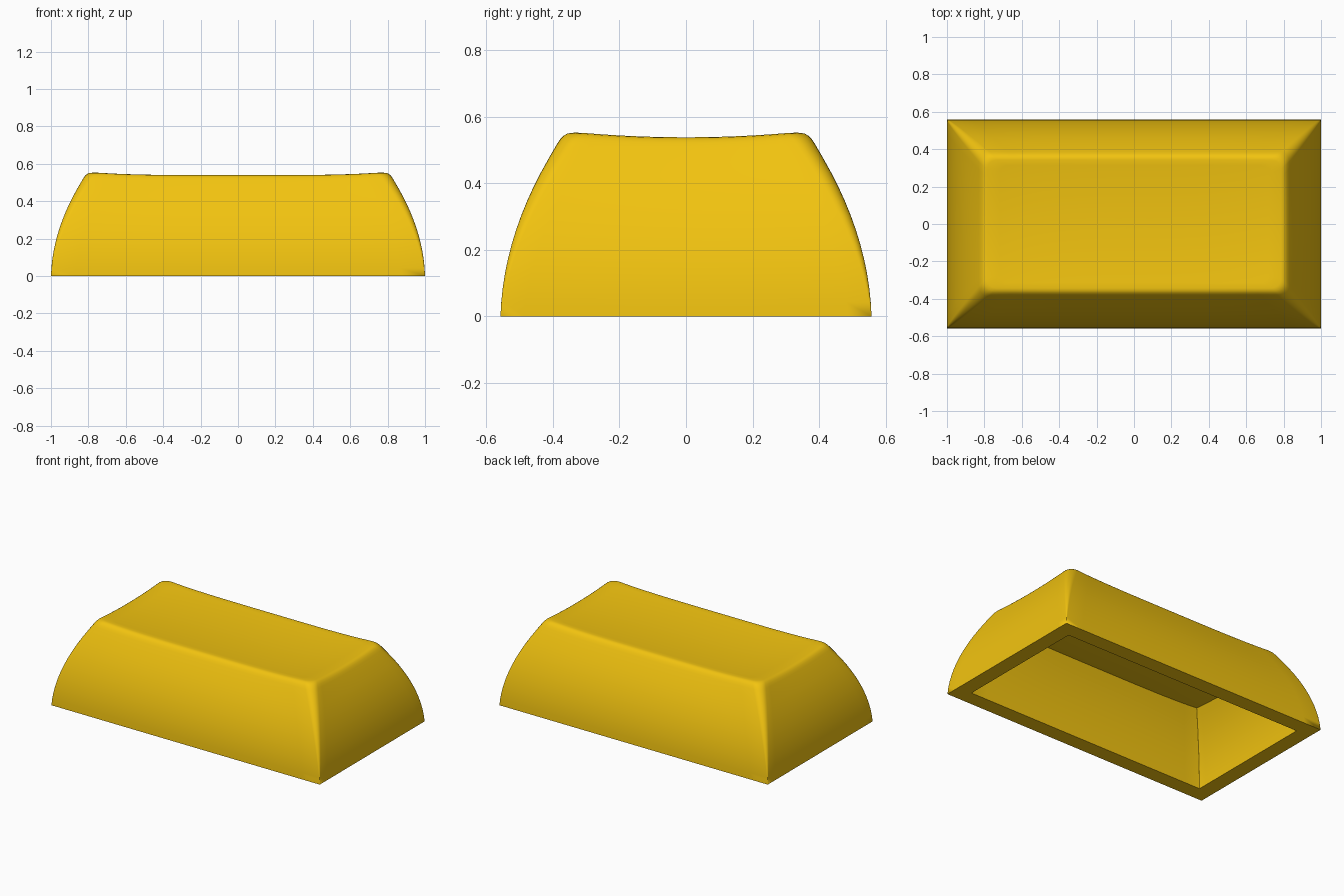
import bpy, bmesh, math

if "Cube" in bpy.data.objects:
    bpy.data.objects.remove(bpy.data.objects["Cube"])

HX, HY = 1.0, 0.558      # half footprint
ARC, SIDE = 6, 16        # steps per corner and per straight side


def dish(x, y):
    """Height of the scooped top, highest at the four corners."""
    return 0.523 + 0.017 * ((abs(x) / 0.8) ** 4 + (y / 0.35) ** 2)


def outline(inset, r):
    """Rounded rectangle with a fixed point count."""
    hx, hy = HX - inset, HY - inset
    corners = []
    for i, (sx, sy) in enumerate([(1, 1), (-1, 1), (-1, -1), (1, -1)]):
        corners.append([(sx * (hx - r) + r * math.cos(math.pi / 2 * (i + k / ARC)),
                         sy * (hy - r) + r * math.sin(math.pi / 2 * (i + k / ARC)))
                        for k in range(ARC + 1)])
    pts = []
    for i in range(4):
        pts += corners[i]
        a, b = corners[i][-1], corners[(i + 1) % 4][0]
        pts += [(a[0] + (b[0] - a[0]) * k / SIDE, a[1] + (b[1] - a[1]) * k / SIDE)
                for k in range(1, SIDE)]
    return pts


def cap_rings(inset, r, drop):
    """Dished surface rings from near the centre out to its rim."""
    rim = outline(inset, r)
    return [[(x * s, y * s, dish(x * s, y * s) - drop) for x, y in rim]
            for s in [k / 12 for k in range(1, 13)]]


rings = cap_rings(0.215, 0.05, 0)
crown = [p[2] for p in rings[-1]]

# rounded top edge
for inset, dz in [(0.200, 0.002), (0.190, 0.008), (0.180, 0.018), (0.170, 0.033)]:
    rings.append([(x, y, z - dz) for (x, y), z in zip(outline(inset, 0.055), crown)])

# bulging outer walls, corners sharpening toward the base
STEPS = 12
for k in range(STEPS - 1, -1, -1):
    t = k / STEPS
    z0 = 0.52 * t
    inset = 0.03 * z0 + 0.575 * z0 * z0
    rings.append([(x, y, t * (z - 0.033))
                  for (x, y), z in zip(outline(inset, 0.055 * t), crown)])

# inner walls up to the ceiling of the hollow
ceiling = cap_rings(0.238, 0.002, 0.1)
for k in range(STEPS):
    t = k / STEPS
    z0 = 0.45 * t
    rings.append([(x, y, t * p[2]) for (x, y), p in
                  zip(outline(0.103 + 0.03 * z0 + 0.6 * z0 * z0, 0.002), ceiling[-1])])
rings += ceiling[::-1]

# skin the rings into one closed shell
bm = bmesh.new()
loops = [[bm.verts.new(p) for p in ring] for ring in rings]
n = len(loops[0])
for a, b in zip(loops, loops[1:]):
    for i in range(n):
        j = (i + 1) % n
        bm.faces.new((a[i], a[j], b[j], b[i]))
for loop, z in ((loops[0], dish(0, 0)), (loops[-1], dish(0, 0) - 0.1)):
    c = bm.verts.new((0, 0, z))
    for i in range(n):
        bm.faces.new((loop[i], loop[(i + 1) % n], c))
bmesh.ops.remove_doubles(bm, verts=bm.verts, dist=0.0002)
bmesh.ops.recalc_face_normals(bm, faces=bm.faces)
mesh = bpy.data.meshes.new("key_cap")
bm.to_mesh(mesh)
bm.free()

cap = bpy.data.objects.new("key_cap", mesh)
bpy.context.collection.objects.link(cap)
yellow = bpy.data.materials.new("yellow_plastic")
yellow.diffuse_color = (0.89, 0.55, 0.005, 1)
yellow.use_nodes = True
yellow.node_tree.nodes["Principled BSDF"].inputs["Base Color"].default_value = yellow.diffuse_color
mesh.materials.append(yellow)

bpy.context.view_layer.objects.active = cap
cap.select_set(True)
bpy.ops.object.shade_smooth_by_angle(angle=math.radians(35))
